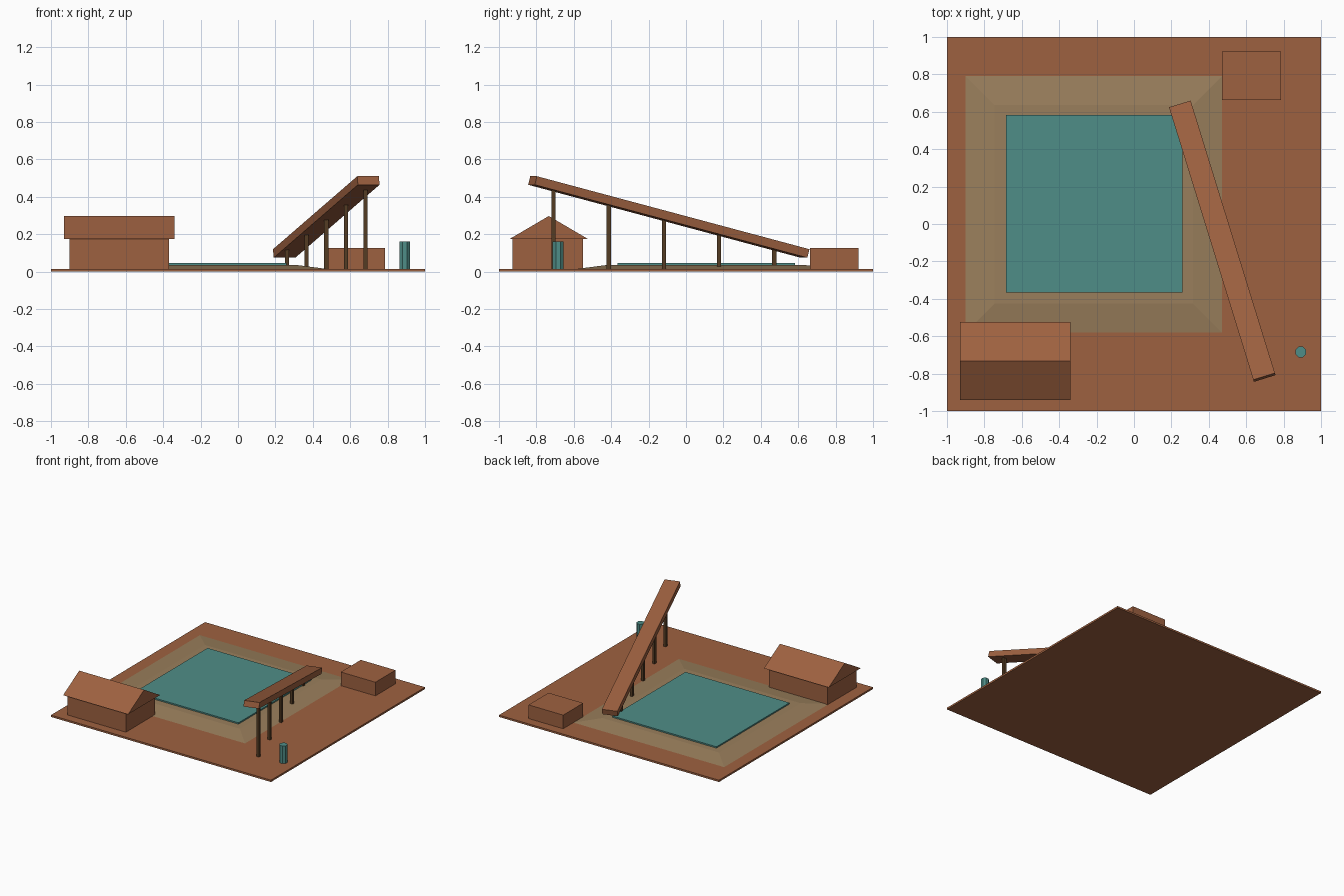
import bpy, bmesh, math
from mathutils import Matrix

if "Cube" in bpy.data.objects:
    bpy.data.objects.remove(bpy.data.objects["Cube"])


def material(name, rgb):
    """Flat colour from 0-255 display values, stored as linear."""
    m = bpy.data.materials.new(name)
    m.diffuse_color = [((c / 255 + 0.055) / 1.055) ** 2.4 for c in rgb] + [1]
    m.use_nodes = True
    m.node_tree.nodes["Principled BSDF"].inputs["Base Color"].default_value = m.diffuse_color
    return m


brown = material("clay_brown", (158, 97, 64))
sand = material("bank_sand", (154, 127, 92))
teal = material("water_teal", (79, 141, 135))
timber = material("dark_timber", (84, 60, 36))


def finish(name, bm, mat):
    bmesh.ops.recalc_face_normals(bm, faces=bm.faces)
    me = bpy.data.meshes.new(name)
    bm.to_mesh(me)
    bm.free()
    me.materials.append(mat)
    ob = bpy.data.objects.new(name, me)
    bpy.context.collection.objects.link(ob)
    return ob


def box(name, lo, hi, mat, top_inset=(0, 0)):
    """Box between two corners; the top can be drawn in towards the middle."""
    bm = bmesh.new()
    bmesh.ops.create_cube(bm, size=1)
    for v in bm.verts:
        top = v.co.z > 0
        for i in range(2):
            half = (hi[i] - lo[i]) / 2 - (top_inset[i] if top else 0)
            v.co[i] = (hi[i] + lo[i]) / 2 + math.copysign(half, v.co[i])
        v.co.z = hi[2] if top else lo[2]
    return finish(name, bm, mat)


G = 0.015  # ground surface height

# ground slab, sloped bank and pond
box("ground", (-1, -1, 0), (1, 1, G), brown)
box("bank", (-0.9, -0.58, G), (0.47, 0.79, 0.035), sand, (0.155, 0.155))
box("pond_water", (-0.685, -0.365, 0.03), (0.26, 0.583, 0.046), teal)

# house with gabled roof
box("house_walls", (-0.9, -0.927, G), (-0.37, -0.55, 0.175), brown)
box("house_roof", (-0.93, -0.942, 0.175), (-0.34, -0.525, 0.297), brown, (0, 0.2083))

# shed
box("shed", (0.47, 0.663, G), (0.785, 0.923, 0.127), brown)

# inclined ramp
CX, CY, CZ = 0.472, -0.092, 0.292
tilt = math.radians(14.35)
heading = math.atan2(-1.468, 0.454)
bm = bmesh.new()
bmesh.ops.create_cube(bm, size=1, matrix=(
    Matrix.Translation((CX, CY, CZ))
    @ Matrix.Rotation(heading, 4, 'Z')
    @ Matrix.Rotation(-tilt, 4, 'Y')
    @ Matrix.Diagonal((1.574, 0.121, 0.047, 1))))
finish("ramp", bm, brown)

# posts rising to the ramp
for i in range(5):
    x, y = 0.262 + 0.105 * i, 0.472 - 0.295 * i
    along = (x - CX) * math.cos(heading) + (y - CY) * math.sin(heading)
    top = CZ + along * math.tan(tilt) - 0.015
    box(f"ramp_post_{i + 1}", (x - 0.011, y - 0.011, G), (x + 0.011, y + 0.011, top), timber)

# barrel
bm = bmesh.new()
bmesh.ops.create_cone(bm, cap_ends=True, segments=8, radius1=0.031, radius2=0.031,
                      depth=0.145, matrix=Matrix.Translation((0.892, -0.684, G + 0.0725))
                      @ Matrix.Rotation(math.pi / 8, 4, 'Z'))
finish("barrel", bm, teal)
